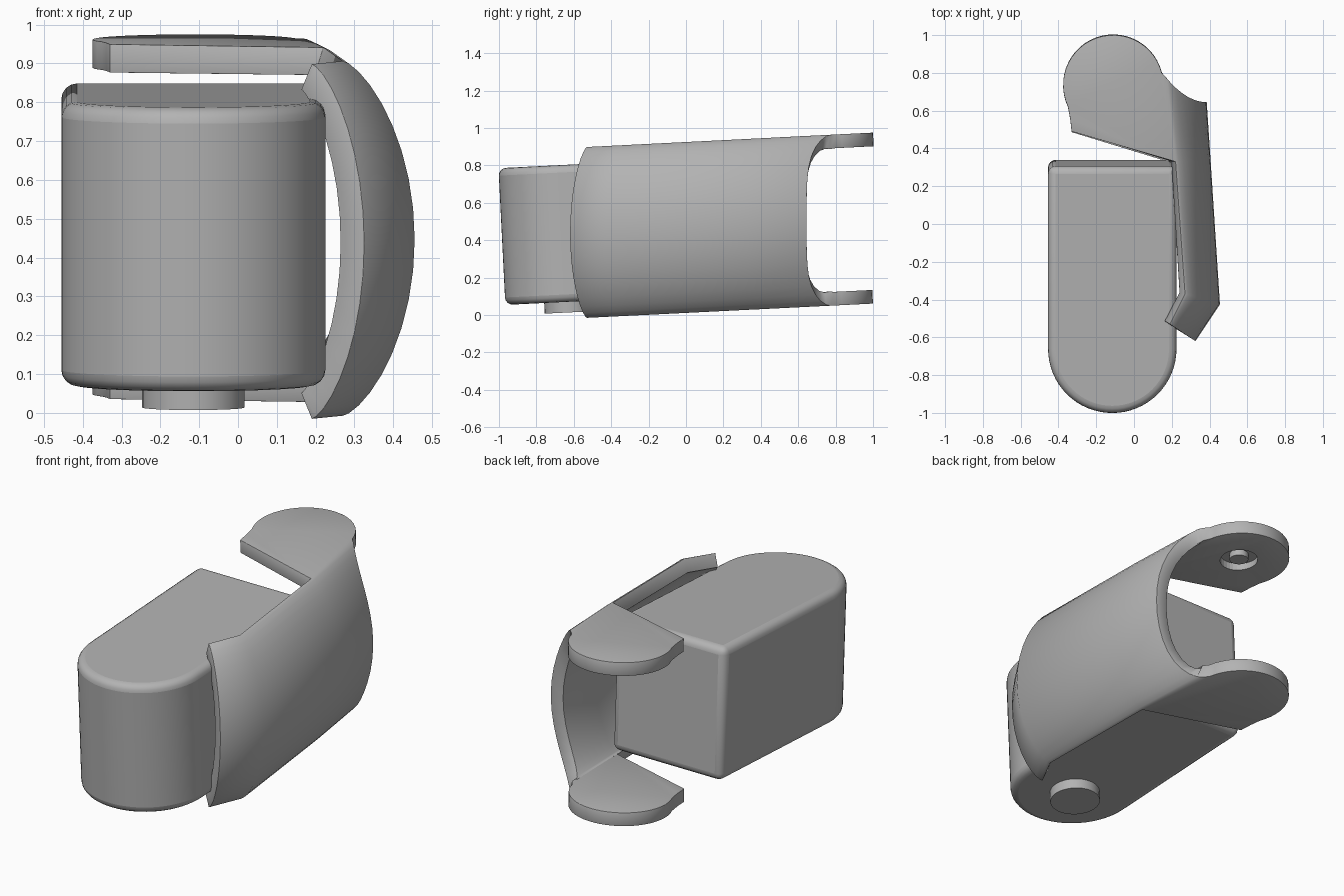
import bpy, bmesh, math
from mathutils import Vector

TILT = 0.05          # nose-down lean of the whole assembly
MID = 0.468          # mid height of body and bracket
HALF = 0.457         # half height of the bracket
DISC = Vector((-0.11, 0.735))

cube = bpy.data.objects.get("Cube")
if cube:
    bpy.data.objects.remove(cube, do_unlink=True)

grey = bpy.data.materials.new("plain grey")
grey.use_nodes = True
grey.diffuse_color = (0.45, 0.45, 0.45, 1)
grey.node_tree.nodes["Principled BSDF"].inputs["Base Color"].default_value = (0.45, 0.45, 0.45, 1)


def finish(bm, name):
    mesh = bpy.data.meshes.new(name)
    bm.to_mesh(mesh)
    bm.free()
    mesh.materials.append(grey)
    ob = bpy.data.objects.new(name, mesh)
    bpy.context.collection.objects.link(ob)
    return ob


def bevel(ob, width, segments, angle):
    m = ob.modifiers.new("Bevel", "BEVEL")
    m.width, m.segments = width, segments
    m.limit_method, m.angle_limit = "ANGLE", math.radians(angle)


def smooth(ob, angle=40):
    bpy.ops.object.select_all(action="DESELECT")
    ob.select_set(True)
    bpy.context.view_layer.objects.active = ob
    bpy.ops.object.shade_smooth_by_angle(angle=math.radians(angle))


def arc(centre, radius, start, end, steps):
    for i in range(steps + 1):
        a = math.radians(start + (end - start) * i / steps)
        yield (centre[0] + radius * math.cos(a), centre[1] + radius * math.sin(a))


def prism(name, outline, z0, z1):
    bm = bmesh.new()
    face = bm.faces.new([bm.verts.new((x, y, z0)) for x, y in outline])
    out = bmesh.ops.extrude_face_region(bm, geom=[face])
    tops = [v for v in out["geom"] if isinstance(v, bmesh.types.BMVert)]
    bmesh.ops.translate(bm, verts=tops, vec=(0, 0, z1 - z0))
    bmesh.ops.recalc_face_normals(bm, faces=bm.faces[:])
    return finish(bm, name)


def disc(name, centre, radius, z0, z1):
    return prism(name, list(arc(centre, radius, 0, 348.75, 31)), z0, z1)


# Body: block with a half-round front and softened edges
outline = list(arc((-0.115, -0.622), 0.34, 180, 360, 32)) + [(0.225, 0.347), (-0.455, 0.347)]
body = prism("body", outline, 0.102, 0.834)
bevel(body, 0.04, 4, 40)

# Round foot under the nose
foot = disc("foot", (-0.115, -0.622), 0.132, 0.045, 0.15)
for ob in (body, foot):
    ob.rotation_euler.x = TILT
    smooth(ob)

# Bracket: bulged side wall lofted between stations (inner edge, outermost point)
stations = [((0.19, -0.53), (0.325, -0.62)),
            ((0.27, -0.37), (0.455, -0.425)),
            ((0.22, 0.33), (0.406, 0.33)),
            ((0.175, 0.77), (0.385, 0.645))]
STEPS = 18
bm = bmesh.new()
rows = []
for k, (inner, outer) in enumerate(stations):
    row = []
    for i in range(STEPS + 1):
        t = math.pi * (i / STEPS - 0.5)
        f = max(math.cos(t), 0) ** 1.4
        g = 1 - (1 - f) ** 2 if k == 3 else f      # hollow curve at the rear edge
        x = inner[0] + (outer[0] - inner[0]) * f
        y = inner[1] + (outer[1] - inner[1]) * g
        row.append(bm.verts.new((x, y, MID + HALF * math.sin(t))))
    rows.append(row)
for a, b in zip(rows, rows[1:]):
    for i in range(STEPS):
        bm.faces.new((a[i], b[i], b[i + 1], a[i + 1]))

# Top and bottom ears share the wall's rear edges
ear = list(arc(DISC, 0.265, 14, 205, 26)) + [(-0.338, 0.56), (-0.33, 0.49)]
for i in (0, STEPS):
    z = rows[2][i].co.z
    bm.faces.new([rows[2][i], rows[3][i]] + [bm.verts.new((x, y, z)) for x, y in ear])
for v in bm.verts:
    v.co.z += TILT * v.co.y
bmesh.ops.recalc_face_normals(bm, faces=bm.faces[:])
bm.faces.ensure_lookup_table()
wall_face = max(bm.faces, key=lambda f: f.calc_center_median().x)
if wall_face.normal.x < 0:
    bmesh.ops.reverse_faces(bm, faces=bm.faces[:])
bracket = finish(bm, "bracket")
shell = bracket.modifiers.new("Thickness", "SOLIDIFY")
shell.thickness, shell.offset, shell.use_even_offset = 0.073, -1, True
bevel(bracket, 0.01, 2, 60)

# Socket in the underside of the top ear, with a pin inside it
under = MID + HALF - 0.073 + TILT * DISC.y
cutter = disc("socket_cutter", DISC, 0.1, under - 0.05, under + 0.035)
cutter.hide_render = True
cutter.hide_viewport = True
cut = bracket.modifiers.new("Socket", "BOOLEAN")
cut.operation, cut.object, cut.solver = "DIFFERENCE", cutter, "EXACT"
smooth(bracket, 45)
pin = disc("socket_pin", DISC, 0.05, under + 0.002, under + 0.045)
smooth(pin)
